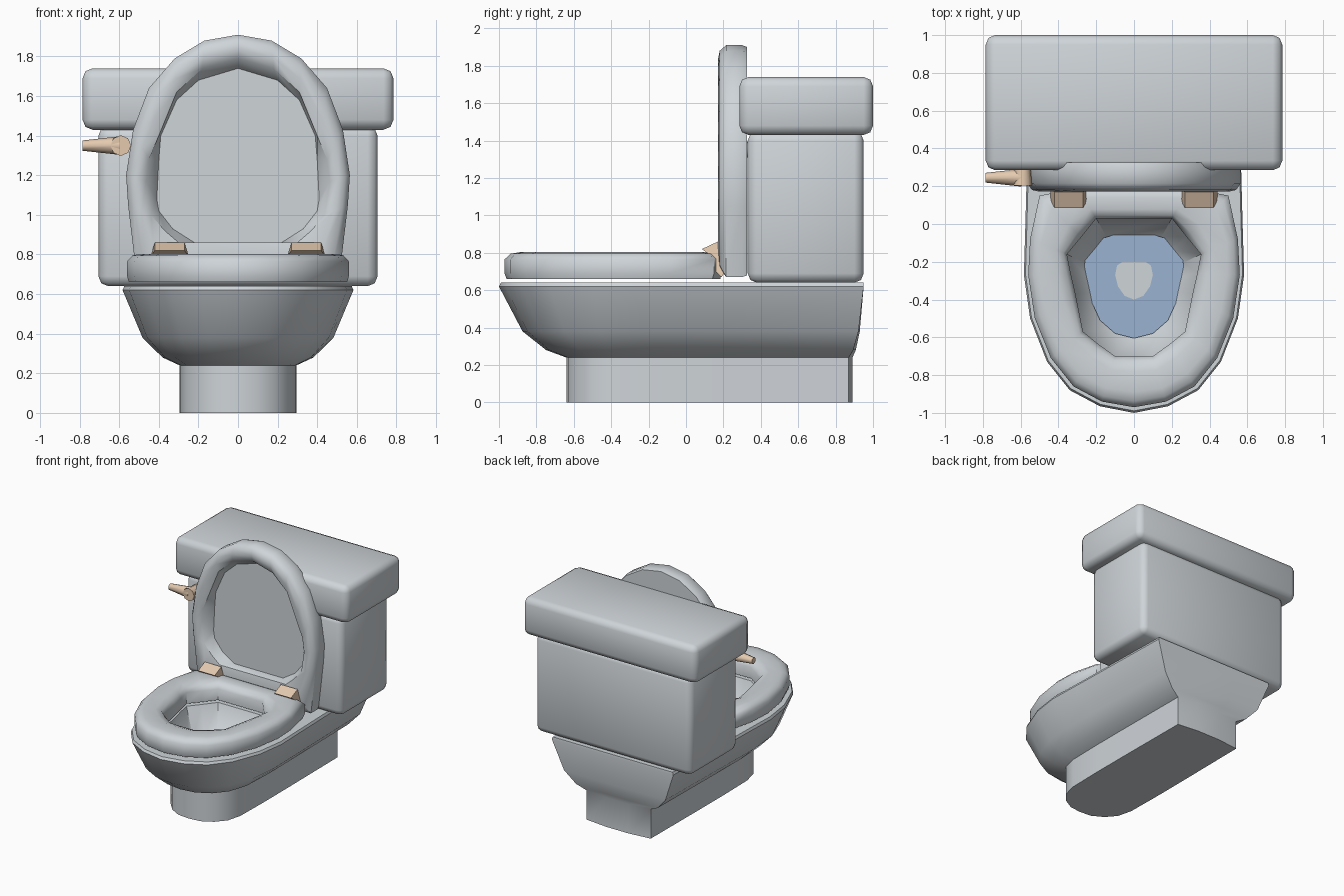
import bpy, bmesh, math
from mathutils import Vector, Matrix

if "Cube" in bpy.data.objects:
    bpy.data.objects.remove(bpy.data.objects["Cube"])


def material(name, rgb):
    m = bpy.data.materials.new(name)
    m.diffuse_color = (*rgb, 1)
    m.use_nodes = True
    m.node_tree.nodes["Principled BSDF"].inputs["Base Color"].default_value = m.diffuse_color
    return m


PORCELAIN = material("porcelain grey", (0.62, 0.66, 0.69))
BRASS = material("pale brass", (0.78, 0.59, 0.43))
WATER = material("water blue", (0.32, 0.45, 0.64))


def finish(name, bm, mat, angle=40):
    bmesh.ops.recalc_face_normals(bm, faces=bm.faces)
    me = bpy.data.meshes.new(name)
    bm.to_mesh(me)
    bm.free()
    me.materials.append(mat)
    ob = bpy.data.objects.new(name, me)
    bpy.context.collection.objects.link(ob)
    bpy.ops.object.select_all(action='DESELECT')
    ob.select_set(True)
    bpy.context.view_layer.objects.active = ob
    bpy.ops.object.shade_smooth_by_angle(angle=math.radians(angle))
    return ob


def mirrored(half):
    """Full outline from a right half that starts on the centre line."""
    return half + [(-x, y) for x, y in reversed(half[1:])]


def lerp(a, b, t):
    return [(p[0] + (q[0] - p[0]) * t, p[1] + (q[1] - p[1]) * t) for p, q in zip(a, b)]


def scaled(a, s, cy):
    return [(x * s, cy + (y - cy) * s) for x, y in a]


def loft(name, sections, mat, closed=False, upright=False, angle=40):
    """Skin a stack of (outline, depth) sections; upright swaps y and z."""
    bm = bmesh.new()
    rings = [[bm.verts.new((x, d, y) if upright else (x, y, d)) for x, y in o]
             for o, d in sections]
    pairs = list(zip(rings, rings[1:])) + ([(rings[-1], rings[0])] if closed else [])
    for a, b in pairs:
        for i in range(len(a)):
            j = (i + 1) % len(a)
            bm.faces.new((a[i], a[j], b[j], b[i]))
    if not closed:
        bm.faces.new(rings[0])
        bm.faces.new(rings[-1])
    return finish(name, bm, mat, angle)


def box(name, lo, hi, bevel, segs, mat):
    bm = bmesh.new()
    bmesh.ops.create_cube(bm, size=1)
    lo, hi = Vector(lo), Vector(hi)
    for v in bm.verts:
        v.co = (lo + hi) / 2 + v.co * (hi - lo)
    bmesh.ops.bevel(bm, geom=bm.edges[:], offset=bevel, segments=segs,
                    profile=0.5, affect='EDGES')
    return finish(name, bm, mat, 50)


# Outlines seen from above
foot = mirrored([(0, -.64), (.1, -.63), (.19, -.58), (.26, -.5), (.29, -.38),
                 (.295, -.1), (.295, .2), (.29, .87), (.1, .89)])
rim = mirrored([(0, -1), (.18, -.965), (.34, -.88), (.46, -.73), (.55, -.5),
                (.583, -.27), (.575, 0), (.55, .95), (.2, .95)])
seat_out = mirrored([(0, -.97), (.17, -.94), (.32, -.86), (.44, -.71), (.525, -.5),
                     (.56, -.27), (.55, -.08), (.5, .15), (.3, .19)])
hole = mirrored([(0, -.7), (.1, -.7), (.19, -.635), (.27, -.57), (.31, -.37),
                 (.335, -.26), (.355, -.16), (.28, -.07), (.2, .03)])

# Pedestal and bowl with its hollow, as one skin
loft("bowl", [(foot, 0), (foot, .24), (lerp(foot, rim, .3), .28),
              (lerp(foot, rim, .65), .38), (rim, .62), (lerp(foot, rim, .97), .64),
              (hole, .64), (scaled(hole, .74, -.33), .42),
              (scaled(hole, .35, -.33), .34)], PORCELAIN)

# Water and the pale patch over the drain
pool = mirrored([(0, -.605), (.1, -.58), (.18, -.51), (.23, -.4), (.265, -.25),
                 (.25, -.1), (.08, -.05)])
drain = mirrored([(0, -.4), (.05, -.38), (.085, -.33), (.1, -.27), (.09, -.22), (.06, -.2)])
loft("water", [(pool, .425), (pool, .43)], WATER)
loft("drain_patch", [(drain, .43), (drain, .436)], PORCELAIN)

# Seat ring with a rounded cross-section
loft("seat", [(lerp(seat_out, hole, t), z) for t, z in
              [(.04, .66), (0, .69), (0, .765), (.12, .795), (.3, .803),
               (.7, .803), (.9, .785), (1, .75), (1, .66)]], PORCELAIN, closed=True, angle=50)

# Raised lid with a recessed front
lid_out = mirrored([(0, 1.91), (.17, 1.88), (.32, 1.79), (.45, 1.64), (.53, 1.43),
                    (.565, 1.2), (.555, 1.05), (.51, .67), (.3, .67)])
lid_lip = mirrored([(0, 1.79), (.18, 1.74), (.31, 1.62), (.4, 1.4), (.45, 1.28),
                    (.465, 1.17), (.44, 1.0), (.37, .92), (.3, .86)])
lid_floor = mirrored([(0, 1.74), (.2, 1.68), (.31, 1.58), (.39, 1.4), (.4, 1.28),
                      (.41, 1.08), (.4, 1.02), (.33, .93), (.22, .86)])
loft("lid", [(scaled(lid_out, .985, 1.29), .325), (lid_out, .3), (lid_out, .215),
             (lerp(lid_out, lid_lip, .25), .18), (lerp(lid_out, lid_lip, .6), .172),
             (lid_lip, .19), (lid_floor, .27)], PORCELAIN, upright=True, angle=45)

# Tank and its cover
box("tank", (-.705, .33, .64), (.705, .95, 1.45), .05, 2, PORCELAIN)
box("tank_cover", (-.785, .285, 1.43), (.785, 1.0, 1.74), .05, 2, PORCELAIN)

# Hinges: a bent profile in y-z, narrowing toward the tip
profile = [(.085, .82), (.17, .86), (.18, .76), (.21, .7), (.19, .67), (.14, .72), (.125, .79)]
for side, cx in (("left", -.345), ("right", .345)):
    bm = bmesh.new()
    ends = [[bm.verts.new((cx + s * (.075 if z > .84 or y < .1 else .097), y, z))
             for y, z in profile] for s in (-1, 1)]
    for i in range(len(profile)):
        j = (i + 1) % len(profile)
        bm.faces.new((ends[0][i], ends[0][j], ends[1][j], ends[1][i]))
    bm.faces.new(ends[0])
    bm.faces.new(ends[1])
    finish("hinge_" + side, bm, BRASS, 30)

# Flush handle: tapered lever plus the stem into the tank
for name, r1, r2, length, rot, pos in (
        ("handle_lever", .026, .047, .19, Matrix.Rotation(math.pi / 2, 4, 'Y'), (-.69, .245, 1.35)),
        ("handle_stem", .052, .04, .14, Matrix.Rotation(-math.pi / 2, 4, 'X'), (-.592, .275, 1.35))):
    bm = bmesh.new()
    bmesh.ops.create_cone(bm, cap_ends=True, segments=8, radius1=r1, radius2=r2,
                          depth=length, matrix=Matrix.Translation(pos) @ rot)
    finish(name, bm, BRASS, 50)
